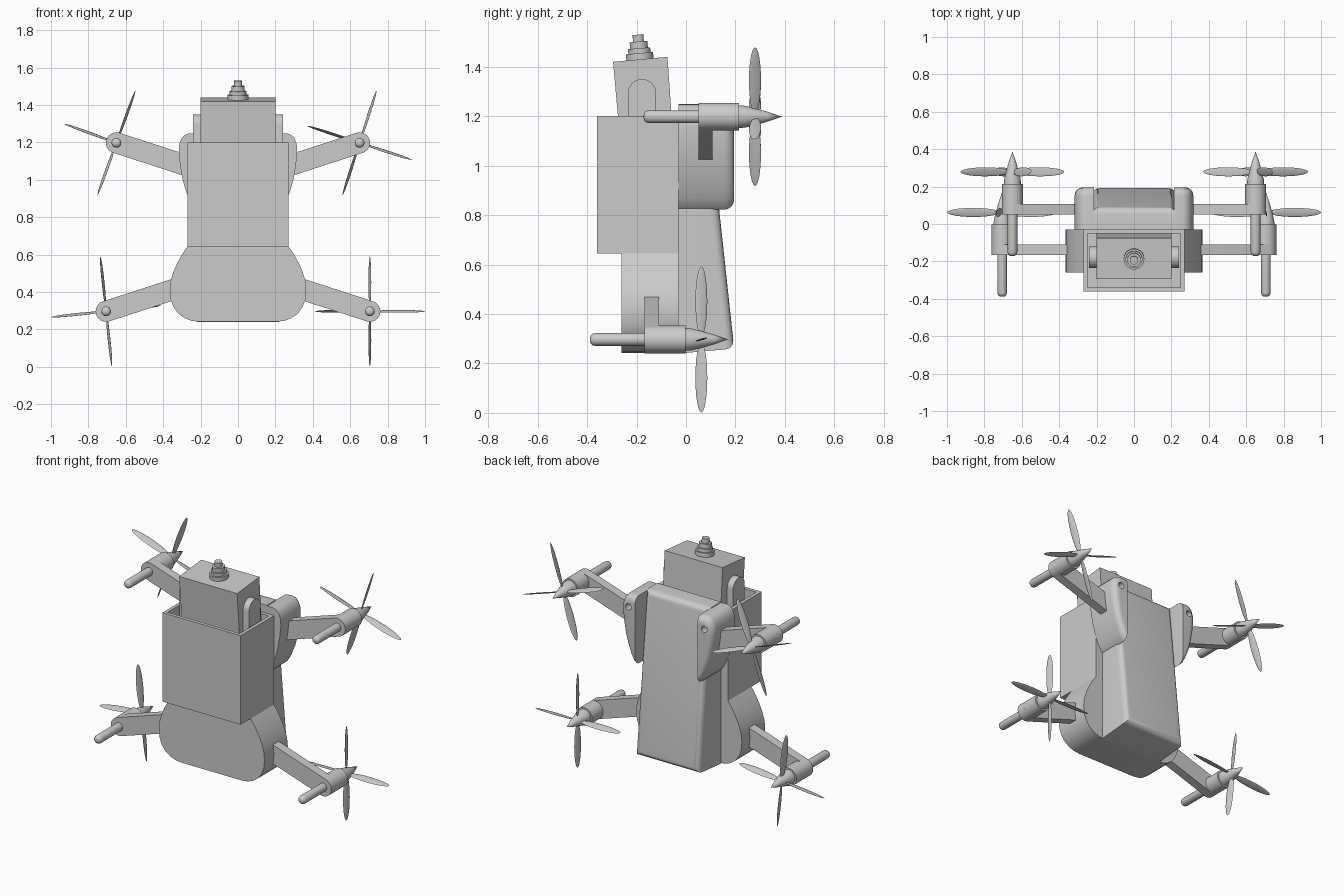
import bpy, bmesh
from math import sin, cos, pi, radians
from mathutils import Matrix, Vector

if "Cube" in bpy.data.objects:
    bpy.data.objects.remove(bpy.data.objects["Cube"])


def finish(name, bm):
    bmesh.ops.remove_doubles(bm, verts=bm.verts, dist=1e-5)
    bmesh.ops.recalc_face_normals(bm, faces=bm.faces)
    me = bpy.data.meshes.new(name)
    bm.to_mesh(me)
    bm.free()
    ob = bpy.data.objects.new(name, me)
    bpy.context.collection.objects.link(ob)
    return ob


def loft(bm, rings):
    """Closed solid through rings of equal length."""
    vs = [[bm.verts.new(p) for p in r] for r in rings]
    n = len(vs[0])
    for a, b in zip(vs, vs[1:]):
        for i in range(n):
            bm.faces.new((a[i], a[(i + 1) % n], b[(i + 1) % n], b[i]))
    bm.faces.new(vs[0])
    bm.faces.new(vs[-1])


def prism_y(name, pts, y0, y1):
    bm = bmesh.new()
    loft(bm, [[(x, y, z) for x, z in pts] for y in (y0, y1)])
    return finish(name, bm)


def prism_x(name, pts, x0, x1, bevel=0):
    bm = bmesh.new()
    loft(bm, [[(x, y, z) for y, z in pts] for x in (x0, x1)])
    if bevel:  # round the rear-facing rim only
        es = [e for e in bm.edges if all(v.co.y > 0.05 for v in e.verts)]
        bmesh.ops.bevel(bm, geom=es, offset=bevel, segments=5, profile=0.5, affect='EDGES')
    return finish(name, bm)


def lathe_y(name, pts, loc, rot_x=0):
    """Revolve (radius, y) points about the y axis."""
    bm = bmesh.new()
    vs = [bm.verts.new((r, y, 0)) for r, y in pts]
    es = [bm.edges.new(p) for p in zip(vs, vs[1:])]
    bmesh.ops.spin(bm, geom=vs + es, cent=(0, 0, 0), axis=(0, 1, 0), angle=2 * pi, steps=32)
    bmesh.ops.transform(bm, matrix=Matrix.Translation(loc) @ Matrix.Rotation(rot_x, 4, 'X'), verts=bm.verts)
    return finish(name, bm)


# Rear battery body, a wedge thicker at the bottom
prism_x("rear_body", [(-0.03, 0.24), (0.195, 0.26), (0.088, 1.25), (-0.03, 1.25)], -0.22, 0.22, 0.035)

# Flared hip block under the front box
half = [(0.27, 0.645), (0.30, 0.60), (0.325, 0.555), (0.345, 0.51), (0.36, 0.46), (0.365, 0.41),
        (0.36, 0.36), (0.345, 0.32), (0.32, 0.285), (0.285, 0.26), (0.25, 0.247), (0.21, 0.242)]
prism_y("hip_block", half + [(-x, z) for x, z in reversed(half)], -0.26, -0.03)

# Open-topped front box
bm = bmesh.new()
bmesh.ops.create_cube(bm, size=1, matrix=Matrix.Translation((0, -0.195, 0.9225)) @ Matrix.Diagonal((0.54, 0.33, 0.555, 1)))
bm.normal_update()
top = [f for f in bm.faces if f.normal.z > 0.9]
bmesh.ops.inset_region(bm, faces=top, thickness=0.03)
low = bmesh.ops.extrude_discrete_faces(bm, faces=top)['faces']
bmesh.ops.translate(bm, verts=low[0].verts[:], vec=(0, 0, -0.52))
finish("front_box", bm)

# Tilted tank head with its nozzle
prism_x("tank_head", [(-0.295, 1.42), (-0.075, 1.44), (-0.047, 1.04), (-0.261, 1.04)], -0.2, 0.2)
lathe_y("nozzle", [(0, -0.02), (0.055, -0.02), (0.055, 0.025), (0.045, 0.025), (0.045, 0.045), (0.036, 0.045),
                   (0.036, 0.072), (0.022, 0.072), (0.022, 0.1), (0, 0.1)], (0, -0.186, 1.43), radians(95))

# Rotor shape: rounded rod, motor can, pointed spinner
rotor = [(0, -0.222), (0.014, -0.22), (0.023, -0.212), (0.026, -0.2), (0.026, 0), (0.056, 0), (0.056, 0.165),
         (0.046, 0.165), (0.044, 0.19), (0.034, 0.23), (0.02, 0.28), (0, 0.338)]


def propeller(name, hub, phase, s):
    """Four thin elliptical blades, chord almost along the shaft."""
    bm = bmesh.new()
    for k in range(4):
        m = (Matrix.Translation(hub) @ Matrix.Rotation(-(phase + k * pi / 2), 4, 'Y')
             @ Matrix.Translation((0.155, 0, 0)) @ Matrix.Rotation(s * radians(15), 4, 'X')
             @ Matrix.Diagonal((0.14, 0.025, 0.004, 1)))
        bmesh.ops.create_uvsphere(bm, u_segments=24, v_segments=8, radius=1, matrix=m)
    finish(name, bm)


def arm(name, s, x, z, slope, length, y0, y1):
    """Straight arm with a round motor end."""
    a0 = pi + slope * radians(18)
    pts = [(x + 0.056 * cos(a0 + pi / 2 + pi * i / 14), z + 0.056 * sin(a0 + pi / 2 + pi * i / 14)) for i in range(15)]
    d = (cos(a0) * length, sin(a0) * length)
    pts += [(pts[-1][0] + d[0], pts[-1][1] + d[1]), (pts[0][0] + d[0], pts[0][1] + d[1])]
    prism_y(name, [(s * px, pz) for px, pz in pts], y0, y1)


for s, side in ((1, "right"), (-1, "left")):
    # Upper and lower arms, motors and propellers
    for lvl, x, z, y, slope, length, ph in (
            ("upper", 0.65, 1.198, 0.05, 1, 0.41, radians(72 if s > 0 else 70)),
            ("lower", 0.705, 0.297, -0.167, -1, 0.40, radians(90 if s > 0 else 96))):
        arm(f"{lvl}_arm_{side}", s, x, z, slope, length, y, y + 0.057)
        lathe_y(f"{lvl}_motor_{side}", rotor, (s * x, y, z))
        propeller(f"{lvl}_propeller_{side}", (s * x, y + 0.229, z), ph, s)

    # Shoulder pod with rounded rear rim and a small socket
    prof = [(0.215, 1.245), (0.262, 1.248), (0.285, 1.24), (0.303, 1.22), (0.314, 1.19), (0.317, 1.15),
            (0.31, 1.08), (0.296, 1.0), (0.277, 0.935), (0.25, 0.87), (0.23, 0.835), (0.215, 0.822)]
    rings = [[(s * x, -0.03, z) for x, z in prof]]
    for k in range(7):
        a = k * pi / 12
        d = 0.042 * (1 - cos(a))
        rings.append([(s * (0.215 + (x - 0.215) * (1 - d / 0.1)), 0.153 + 0.042 * sin(a),
                       1.035 + (z - 1.035) * (1 - d / 0.21)) for x, z in prof])
    bm = bmesh.new()
    loft(bm, rings)
    pod = finish(f"shoulder_pod_{side}", bm)
    cut = lathe_y(f"socket_cutter_{side}", [(0, -0.05), (0.02, -0.05), (0.02, 0.05), (0, 0.05)], (s * 0.262, 0.2, 1.175))
    cut.hide_render = True
    cut.hide_viewport = True
    mod = pod.modifiers.new("socket", 'BOOLEAN')
    mod.object = cut
    mod.solver = 'EXACT'

    # Arched hinge tab beside the head
    arch = [(-0.178 + 0.057 * cos(pi * i / 16), 1.293 + 0.057 * sin(pi * i / 16)) for i in range(17)]
    prism_x(f"hinge_tab_{side}", arch + [(-0.235, 1.04), (-0.121, 1.04)], s * 0.19, s * 0.24)

# Smooth shading with sharp edges kept
meshes = [o for o in bpy.context.scene.objects if o.type == 'MESH' and not o.hide_render]
for o in meshes:
    o.select_set(True)
bpy.context.view_layer.objects.active = meshes[0]
bpy.ops.object.shade_smooth_by_angle(angle=radians(35))
